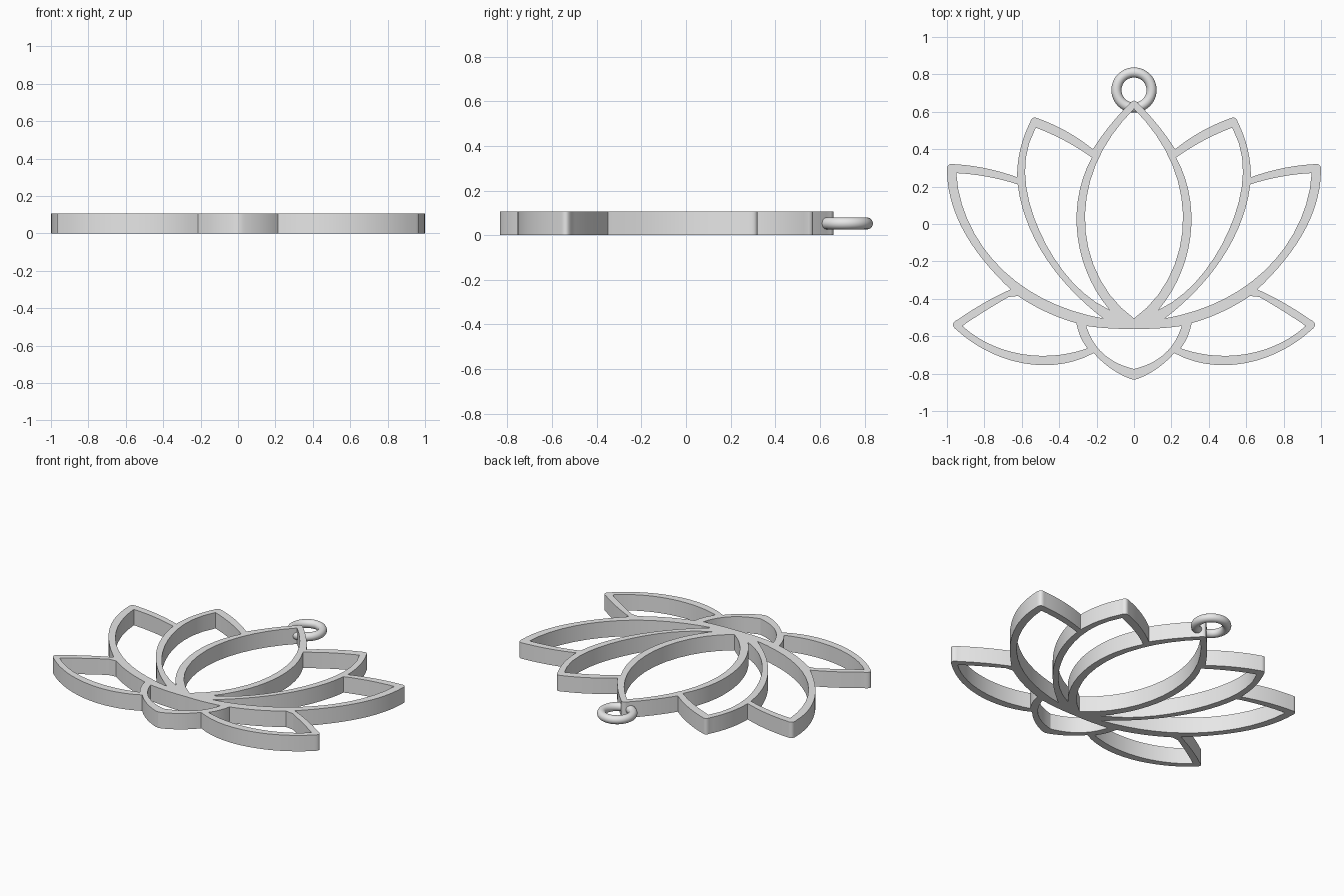
import bpy
from mathutils import Vector

THICKNESS = 0.105
STEPS = 14

cube = bpy.data.objects.get("Cube")
if cube:
    bpy.data.objects.remove(cube, do_unlink=True)

metal = bpy.data.materials.new("plain grey metal")
metal.use_nodes = True
grey = (0.8, 0.8, 0.8, 1)
metal.diffuse_color = grey
metal.node_tree.nodes["Principled BSDF"].inputs["Base Color"].default_value = grey


def arc(points):
    """Smooth curve through a few points, spaced by chord length."""
    pts = [Vector(p) for p in points]
    knots = [0.0]
    for a, b in zip(pts, pts[1:]):
        knots.append(knots[-1] + (b - a).length)
    result = []
    for step in range(STEPS + 1):
        t = knots[-1] * step / STEPS
        total = Vector((0, 0))
        for i, p in enumerate(pts):
            weight = 1.0
            for j, k in enumerate(knots):
                if j != i:
                    weight *= (t - k) / (knots[i] - k)
            total += p * weight
        result.append(total)
    return result


def path(*arcs):
    """Chain arcs that meet at sharp corners."""
    result = []
    for points in arcs:
        for p in arc(points):
            if not result or (p - result[-1]).length > 0.0005:
                result.append(p)
    return result


def mirrored(points):
    return [Vector((-p.x, p.y)) for p in points]


def symmetric(half):
    """Close a right half, running top to bottom, with its mirror image."""
    other = [p for p in reversed(mirrored(half)) if abs(p.x) > 0.0005]
    return half + other


# Outer silhouette, right half from the top tip to the bottom tip
outline = symmetric(path(
    [(0, 0.66), (0.012, 0.655), (0.022, 0.645)],
    [(0.022, 0.645), (0.13, 0.525), (0.22, 0.40)],
    [(0.22, 0.40), (0.37, 0.50), (0.515, 0.565)],
    [(0.515, 0.565), (0.54, 0.567), (0.555, 0.545)],
    [(0.555, 0.545), (0.61, 0.39), (0.625, 0.25)],
    [(0.625, 0.25), (0.78, 0.295), (0.965, 0.32)],
    [(0.965, 0.32), (0.992, 0.315), (1.0, 0.29)],
    [(1.0, 0.29), (0.92, -0.02), (0.80, -0.20), (0.66, -0.35)],
    [(0.66, -0.35), (0.78, -0.41), (0.94, -0.51)],
    [(0.94, -0.51), (0.968, -0.538), (0.95, -0.565)],
    [(0.95, -0.565), (0.74, -0.70), (0.48, -0.755), (0.215, -0.69)],
    [(0.215, -0.69), (0.12, -0.775), (0.02, -0.828)],
    [(0.02, -0.828), (0, -0.832)],
))

# Openings on the centre line
centre_opening = symmetric(path(
    [(0, 0.615), (0.19, 0.35), (0.262, 0.05), (0.19, -0.28), (0, -0.505)],
))
base_opening = symmetric(path(
    [(0, -0.56), (0.13, -0.558), (0.255, -0.545)],
    [(0.255, -0.545), (0.20, -0.655), (0, -0.775)],
))

# Openings on the right side, repeated on the left
upper_opening = path(
    [(0.225, 0.355), (0.37, 0.445), (0.525, 0.515)],
    [(0.525, 0.515), (0.58, 0.23), (0.47, -0.11), (0.33, -0.31), (0.13, -0.46)],
    [(0.13, -0.46), (0.255, -0.25), (0.307, 0.05), (0.225, 0.355)],
)
side_opening = path(
    [(0.622, 0.212), (0.78, 0.252), (0.95, 0.272)],
    [(0.95, 0.272), (0.87, -0.02), (0.64, -0.30), (0.42, -0.43), (0.165, -0.505)],
    [(0.165, -0.505), (0.395, -0.285), (0.55, -0.04), (0.622, 0.212)],
)
lower_opening = path(
    [(0.62, -0.385), (0.67, -0.39)],
    [(0.67, -0.39), (0.78, -0.455), (0.918, -0.545)],
    [(0.918, -0.545), (0.73, -0.66), (0.48, -0.705), (0.25, -0.665)],
    [(0.25, -0.665), (0.285, -0.605), (0.308, -0.53)],
    [(0.308, -0.53), (0.47, -0.47), (0.62, -0.385)],
)

loops = [outline, centre_opening, base_opening]
for opening in (upper_opening, side_opening, lower_opening):
    loops += [opening, mirrored(opening)]

# Flower frame: filled flat curve with openings, given depth
curve = bpy.data.curves.new("flower_frame", "CURVE")
curve.dimensions = "2D"
curve.fill_mode = "BOTH"
curve.extrude = THICKNESS / 2
for loop in loops:
    if (loop[0] - loop[-1]).length < 0.0005:
        loop = loop[:-1]
    spline = curve.splines.new("POLY")
    spline.points.add(len(loop) - 1)
    for point, p in zip(spline.points, loop):
        point.co = (p.x, p.y, 0, 1)
    spline.use_cyclic_u = True
frame = bpy.data.objects.new("flower_frame", curve)
bpy.context.collection.objects.link(frame)
frame.location.z = THICKNESS / 2
bpy.ops.object.select_all(action="DESELECT")
frame.select_set(True)
bpy.context.view_layer.objects.active = frame
bpy.ops.object.convert(target="MESH")
frame = bpy.context.object

# Weld the faces to the walls
bpy.ops.object.mode_set(mode="EDIT")
bpy.ops.mesh.select_all(action="SELECT")
bpy.ops.mesh.remove_doubles(threshold=0.0002)
bpy.ops.mesh.normals_make_consistent(inside=False)
bpy.ops.object.mode_set(mode="OBJECT")
frame.data.materials.clear()
frame.data.materials.append(metal)
bpy.ops.object.shade_smooth_by_angle(angle=0.5)

# Hanging ring through the top tip
bpy.ops.mesh.primitive_torus_add(
    major_radius=0.094, minor_radius=0.027, major_segments=48,
    minor_segments=16, location=(0, 0.716, THICKNESS / 2))
ring = bpy.context.object
ring.name = "hanging_ring"
ring.data.materials.append(metal)
bpy.ops.object.shade_smooth_by_angle(angle=0.8)
